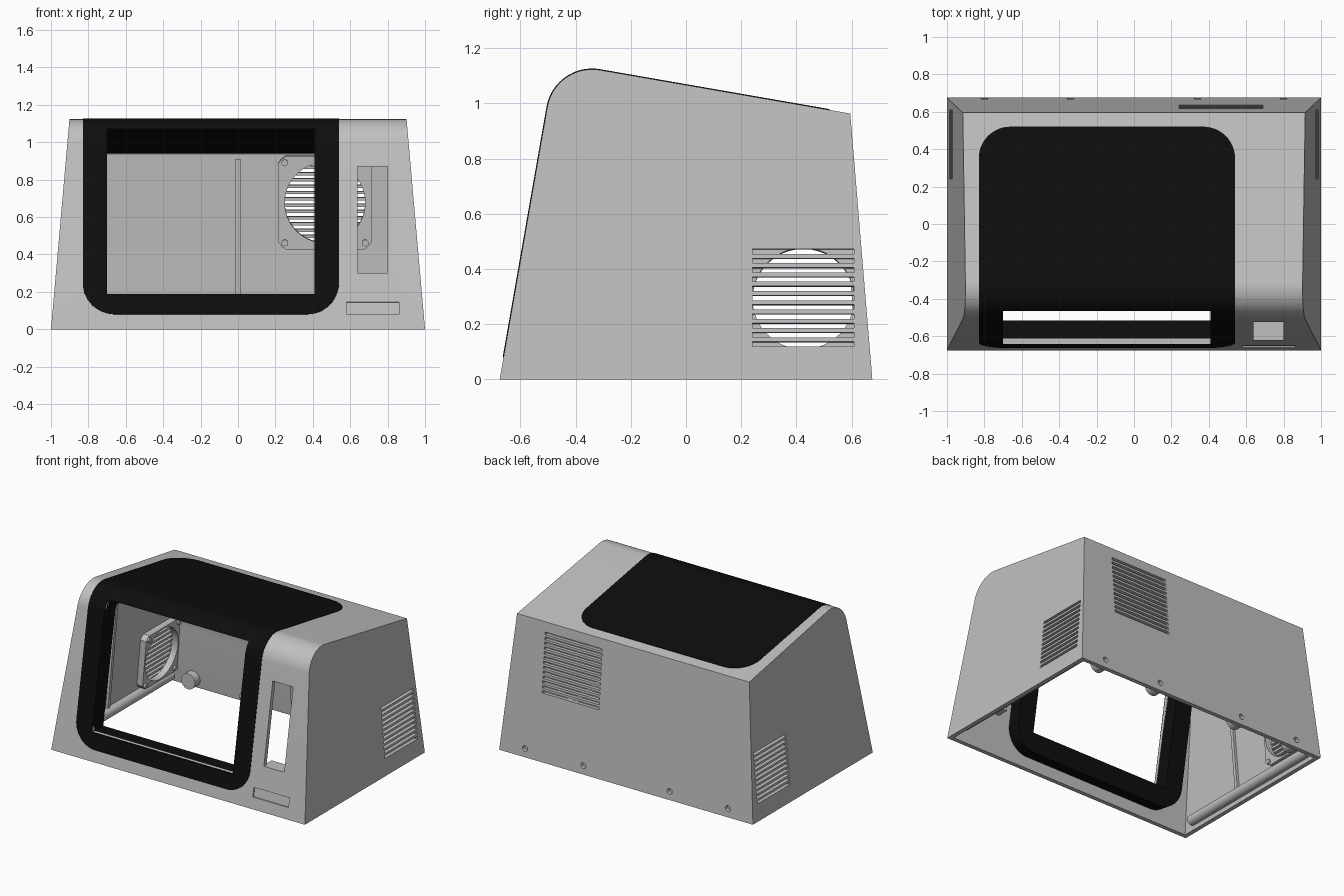
import bpy, bmesh, math
from mathutils import Matrix, Vector

if "Cube" in bpy.data.objects:
    bpy.data.objects.remove(bpy.data.objects["Cube"])

def material(name, v):
    m = bpy.data.materials.new(name)
    m.diffuse_color = (v, v, v, 1)
    m.use_nodes = True
    m.node_tree.nodes["Principled BSDF"].inputs["Base Color"].default_value = m.diffuse_color
    return m

GREY = material("light_grey", 0.53)
BLACK = material("black", 0.004)
WALL, TAPER, R = 0.03, 0.088, 0.165

# side profile: front slope, rounded brow, sloping roof, back
FRONT, BACK_TOP, BACK = Vector((-0.675, 0)), Vector((0.595, 0.963)), Vector((0.675, 0))
CORNER = Vector((-0.474, 1.149))
D1, D2 = (CORNER - FRONT).normalized(), (BACK_TOP - CORNER).normalized()
TURN = D1.angle(D2)
TAN = R * math.tan(TURN / 2)
L1 = (CORNER - FRONT).length - TAN
L2 = L1 + R * TURN
CENTRE = FRONT + D1 * L1 + Vector((D1.y, -D1.x)) * R

def on_profile(s):
    """Point and outward normal at distance s along front, brow and roof."""
    n1, n2 = Vector((-D1.y, D1.x)), Vector((-D2.y, D2.x))
    if s <= L1:
        return FRONT + D1 * s, n1
    if s >= L2:
        return CORNER + D2 * (TAN + s - L2), n2
    a = math.atan2(n1.y, n1.x) - (s - L1) / R
    n = Vector((math.cos(a), math.sin(a)))
    return CENTRE + n * R, n

def finish(bm, name, mat, smooth=True):
    bmesh.ops.recalc_face_normals(bm, faces=bm.faces)
    me = bpy.data.meshes.new(name)
    bm.to_mesh(me)
    bm.free()
    ob = bpy.data.objects.new(name, me)
    bpy.context.collection.objects.link(ob)
    if mat:
        me.materials.append(mat)
    if smooth:
        activate(ob)
        bpy.ops.object.shade_smooth_by_angle(angle=math.radians(30))
    return ob

def activate(ob):
    bpy.ops.object.select_all(action='DESELECT')
    ob.select_set(True)
    bpy.context.view_layer.objects.active = ob

def cut(ob, cutter):
    m = ob.modifiers.new("cut", 'BOOLEAN')
    m.operation, m.solver, m.object = 'DIFFERENCE', 'EXACT', cutter
    activate(ob)
    bpy.ops.object.modifier_apply(modifier=m.name)

def box(bm, lo, hi, m=Matrix()):
    lo, hi = Vector(lo), Vector(hi)
    bmesh.ops.create_cube(bm, size=1, matrix=m @ Matrix.Translation((lo + hi) / 2)
                          @ Matrix.Diagonal((*(hi - lo), 1)))

def rod(bm, a, b, r, seg=24):
    a, b = Vector(a), Vector(b)
    q = (b - a).to_track_quat('Z', 'Y').to_matrix().to_4x4()
    bmesh.ops.create_cone(bm, cap_ends=True, segments=seg, radius1=r, radius2=r,
                          depth=(b - a).length, matrix=Matrix.Translation((a + b) / 2) @ q)

def frame(origin, normal, up):
    """Local x = right, y = up, z = normal."""
    n, u = Vector(normal).normalized(), Vector(up).normalized()
    m = Matrix((u.cross(n), u, n)).transposed().to_4x4()
    return Matrix.Translation(origin) @ m

def tapered_prism(pts, inset):
    bm = bmesh.new()
    rings = [[bm.verts.new((sx * (1 - inset - TAPER * p.y), p.x, p.y)) for p in pts]
             for sx in (-1, 1)]
    for ring in rings:
        bm.faces.new(ring)
    for i in range(len(pts)):
        j = (i + 1) % len(pts)
        bm.faces.new((rings[0][i], rings[0][j], rings[1][j], rings[1][i]))
    return bm

# hollow housing, open underneath
arc = [L1 + (L2 - L1) * i / 20 for i in range(21)]
outer = [FRONT] + [on_profile(s)[0] for s in arc] + [BACK_TOP, BACK]
inner = [FRONT + Vector((WALL, 0)) - D1 * 0.1]
inner += [on_profile(s)[0] - on_profile(s)[1] * WALL for s in arc]
inner += [BACK_TOP + Vector((-0.03, -0.026)), BACK + Vector((-0.022, -0.1))]
housing = finish(tapered_prism(outer, 0), "housing", GREY, False)
cavity = finish(tapered_prism(inner, WALL), "cavity_cutter", None, False)

back_frame = frame((0.465, 0.589, 0.68), (0, -1, -0.083), (0, -0.083, 1))
side_frames = [frame((s * 0.944, 0.425, 0.293), (-s, 0, -TAPER), (-s * TAPER, 0, 1))
               for s in (-1, 1)]
PITCH = 0.0337

# window opening
bm = bmesh.new()
box(bm, (-0.70, -1, 0.19), (0.41, -0.25, 1.07))
window = finish(bm, "window_cutter", None, False)

# front slot, label recess, vent slots and screw holes
bm = bmesh.new()
box(bm, (0.64, -0.8, 0.30), (0.80, -0.42, 0.87))
label = frame((0.72, -0.675 + 0.175 * 0.1125, 0.1125), (0, -1, 0.175), (0, 0.175, 1))
box(bm, (-0.14, -0.033, -0.01), (0.14, 0.033, 0.05), label)
for m, half, n in [(back_frame, 0.225, 13)] + [(f, 0.184, 11) for f in side_frames]:
    for i in range(n):
        v = (i - (n - 1) / 2) * PITCH
        box(bm, (-half, v - 0.009, -0.08), (half, v + 0.009, 0.012), m)
for x in (-0.8, -0.34, 0.34, 0.8):
    rod(bm, (x, 0.645, 0.06), (x, 0.8, 0.06), 0.02, 16)
openings = finish(bm, "openings_cutter", None, False)

for c in (cavity, window, openings):
    cut(housing, c)
activate(housing)
bpy.ops.object.shade_smooth_by_angle(angle=math.radians(20))

# black panel running up the front and over the roof
XL, XR, CR = -0.83, 0.54, 0.17
S0 = 0.08 / D1.y
S1 = L2 + (0.52 - on_profile(L2)[0].x) / D2.x

def strip(name, s_end, out, depth):
    ease = [CR * (1 - math.cos(math.pi / 2 * i / 12)) for i in range(13)]
    stations = [S0 + e for e in ease] + arc
    if s_end > L2:
        stations += [S1 - e for e in reversed(ease)]
    bm = bmesh.new()
    prev = None
    for s in stations:
        p, n = on_profile(s)
        d = min(s - S0, S1 - s, CR)
        ins = CR - math.sqrt(max(0, CR * CR - (CR - d) ** 2))
        a, b = p + n * out, p - n * depth
        ring = [bm.verts.new((x, q.x, q.y)) for x, q in
                ((XL + ins, a), (XR - ins, a), (XR - ins, b), (XL + ins, b))]
        if prev:
            for i in range(4):
                j = (i + 1) % 4
                bm.faces.new((prev[i], prev[j], ring[j], ring[i]))
        else:
            bm.faces.new(ring)
        prev = ring
    bm.faces.new(prev)
    ob = finish(bm, name, BLACK, False)
    cut(ob, window)
    activate(ob)
    bpy.ops.object.shade_smooth_by_angle(angle=math.radians(20))

strip("black_panel", S1, 0.003, 0.034)
strip("window_surround", L2, 0.002, 0.123)

for c in (cavity, window, openings):
    bpy.data.objects.remove(c)

# fan mounts: rounded square plates with a round hole and corner screws
def fan_mount(name, m, half, hole, thick=0.045, seg=72):
    bm = bmesh.new()
    rings = []
    for r, z in ((0, 0), (1, 0), (1, thick), (0, thick)):
        ring = []
        for i in range(seg):
            a = 2 * math.pi * i / seg
            c, s = math.cos(a), math.sin(a)
            d = min(half / max(abs(c), abs(s)), 1.32 * half) if r else hole
            ring.append(bm.verts.new(m @ Vector((c * d, s * d, z))))
        rings.append(ring)
    for k in range(4):
        a, b = rings[k], rings[(k + 1) % 4]
        for i in range(seg):
            j = (i + 1) % seg
            bm.faces.new((a[i], a[j], b[j], b[i]))
    for x in (-1, 1):
        for y in (-1, 1):
            p = Vector((x * half * 0.86, y * half * 0.86, 0))
            rod(bm, m @ (p + Vector((0, 0, 0.01))), m @ (p + Vector((0, 0, thick + 0.012))), 0.018, 16)
    finish(bm, name, GREY)

fan_mount("back_fan_mount", back_frame, 0.25, 0.215)
fan_mount("left_fan_mount", side_frames[0], 0.195, 0.184)
fan_mount("right_fan_mount", side_frames[1], 0.195, 0.184)

# inside ribs on the back and side walls
bm = bmesh.new()
box(bm, (-0.015, -0.62, -0.005), (0.015, 0.23, 0.02), back_frame @ Matrix.Translation((-0.465, 0, 0)))
for s, f in zip((-1, 1), side_frames):
    shift = Matrix.Translation((0, -0.53, 0))
    box(bm, (-0.012, -0.2, -0.005), (0.012, 0.7, 0.018), shift @ f)
finish(bm, "wall_ribs", GREY, False)

# rails along the lower side walls
bm = bmesh.new()
for s in (-1, 1):
    rod(bm, (s * 0.95, -0.56, 0.06), (s * 0.95, 0.6, 0.06), 0.035)
finish(bm, "side_rails", GREY)

# screw bosses on the lower back wall
bm = bmesh.new()
for x in (-0.8, -0.34, 0.34, 0.8):
    rod(bm, (x, 0.58, 0.06), (x, 0.643, 0.06), 0.055)
finish(bm, "screw_bosses", GREY)

# ledge below the front slot
bm = bmesh.new()
box(bm, (0.63, -0.61, 0.27), (0.81, -0.52, 0.30))
finish(bm, "slot_ledge", GREY, False)
